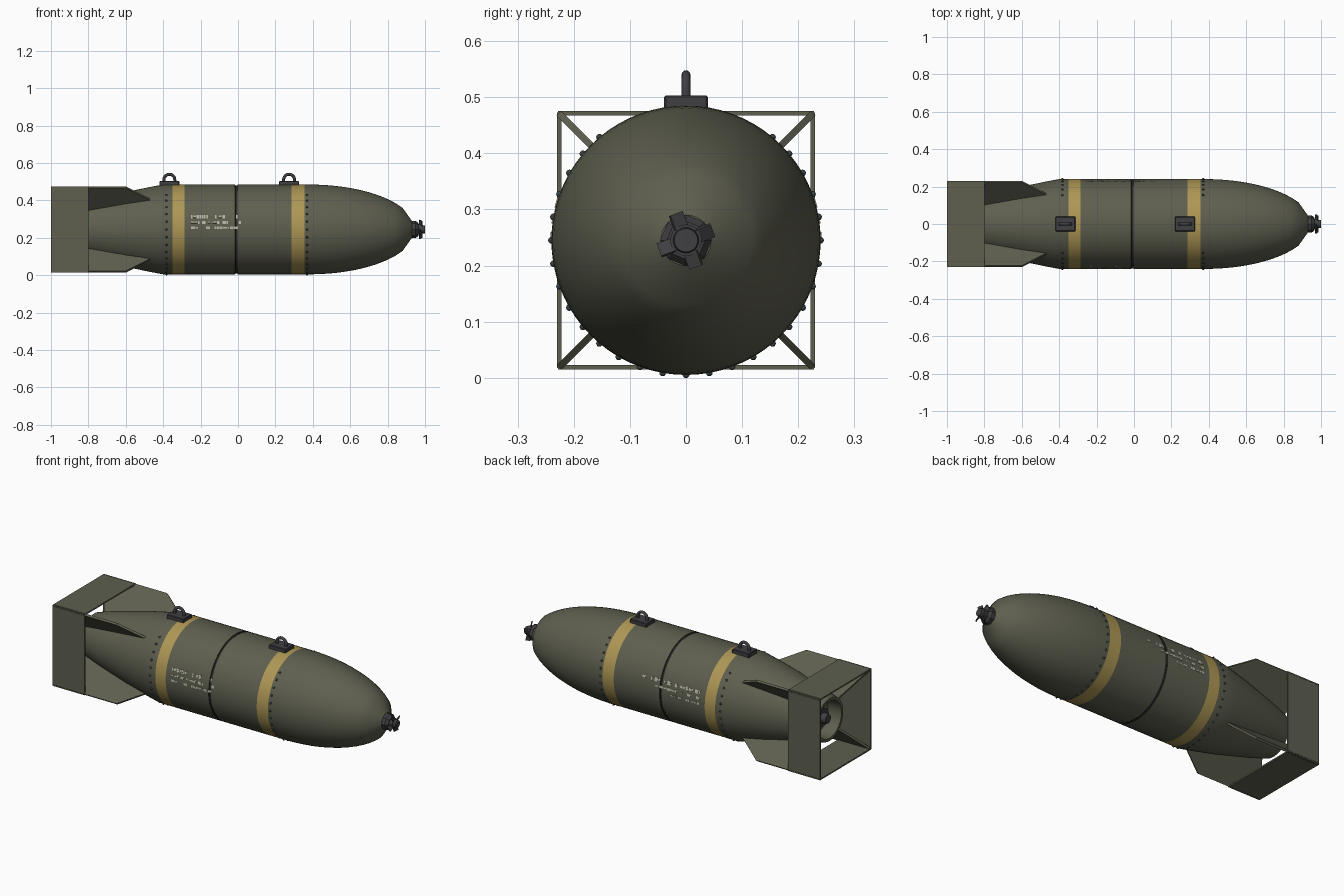
import bpy, bmesh, math, random
from mathutils import Matrix, Vector

if "Cube" in bpy.data.objects:
    bpy.data.objects.remove(bpy.data.objects["Cube"])

random.seed(4)
CZ, R = 0.245, 0.24          # axis height and body radius


def mat(name, c):
    m = bpy.data.materials.new(name)
    m.diffuse_color = (*c, 1)
    m.use_nodes = True
    m.node_tree.nodes["Principled BSDF"].inputs["Base Color"].default_value = m.diffuse_color
    return m


OLIVE = mat("olive paint", (0.112, 0.115, 0.078))
YELLOW = mat("yellow band", (0.42, 0.31, 0.09))
METAL = mat("dark metal", (0.05, 0.05, 0.054))
SEAM = mat("seam black", (0.025, 0.025, 0.022))
RIVET = mat("rivet slate", (0.04, 0.055, 0.06))
STENCIL = mat("stencil off white", (0.46, 0.46, 0.38))


def finish(name, bm, mats, smooth=None):
    bmesh.ops.recalc_face_normals(bm, faces=bm.faces)
    me = bpy.data.meshes.new(name)
    bm.to_mesh(me)
    bm.free()
    ob = bpy.data.objects.new(name, me)
    bpy.context.collection.objects.link(ob)
    for m in mats:
        me.materials.append(m)
    if smooth:
        bpy.ops.object.select_all(action='DESELECT')
        ob.select_set(True)
        bpy.context.view_layer.objects.active = ob
        bpy.ops.object.shade_smooth_by_angle(angle=math.radians(smooth))
    return ob


def lathe(name, prof, n, mats, rule=None, smooth=30):
    """Spin (x, r) points round the long axis and cap both ends."""
    bm = bmesh.new()
    rings = [[bm.verts.new((x, r * math.cos(2 * math.pi * k / n), CZ + r * math.sin(2 * math.pi * k / n)))
              for k in range(n)] for x, r in prof]
    for a, b in zip(rings, rings[1:]):
        for k in range(n):
            f = bm.faces.new((a[k], a[(k + 1) % n], b[(k + 1) % n], b[k]))
            if rule:
                f.material_index = rule(f.calc_center_median().x)
    bm.faces.new(rings[0])
    bm.faces.new(rings[-1])
    return finish(name, bm, mats, smooth)


def box(bm, size, matrix):
    bmesh.ops.create_cube(bm, size=1, matrix=matrix @ Matrix.Diagonal((*size, 1)))


# Body: recessed tail cone, cylinder with centre seam and bands, ogive nose
prof = [(-0.82, 0.1), (-0.9, 0.105), (-0.9, 0.12), (-0.8, 0.15), (-0.6, 0.2), (-0.47, 0.227),
        (-0.4, R), (-0.35, R), (-0.285, R), (-0.016, R), (-0.014, 0.236), (-0.004, 0.236),
        (-0.002, R), (0.285, R), (0.355, R)]
for i in range(15):
    t = 0.5 * i / 14
    prof.append((0.38 + t, R * math.sqrt(1 - (t / 0.57) ** 2)))
prof.append((0.93, 0.045))


def body_rule(x):
    if -0.017 < x < -0.001:
        return 2
    return 1 if 0.285 < abs(x) < 0.353 else 0


lathe("bomb_body", prof, 72, [OLIVE, YELLOW, SEAM], body_rule)

# Tail fuze inside the recess
lathe("tail_fuze", [(-0.83, 0.05), (-0.86, 0.05), (-0.86, 0.03), (-0.89, 0.025)], 24, [METAL])

# Nose fuze: faceted collar, neck and hub
lathe("nose_fuze_collar", [(0.915, 0.04), (0.93, 0.046), (0.95, 0.046), (0.965, 0.034)], 8, [METAL], smooth=None)
lathe("nose_fuze_hub", [(0.955, 0.028), (0.985, 0.028), (0.985, 0.023), (1.0, 0.021)], 24, [METAL])

# Arming vanes: four pitched blades
bm = bmesh.new()
for k in range(4):
    m = (Matrix.Translation((0.977, 0, CZ)) @ Matrix.Rotation(math.radians(21 + 90 * k), 4, 'X')
         @ Matrix.Translation((0, 0.036, 0)) @ Matrix.Rotation(math.radians(30), 4, 'Y'))
    box(bm, (0.006, 0.03, 0.027), m)
finish("arming_vanes", bm, [METAL])

# Diagonal tail fins
bm = bmesh.new()
outline = [(-0.43, 0.198), (-0.47, 0.227), (-0.6, 0.32), (-1.0, 0.32), (-0.89, 0.11), (-0.6, 0.18)]
for k in range(4):
    a = math.radians(45 + 90 * k)
    out, side = Vector((0, math.cos(a), math.sin(a))), Vector((0, -math.sin(a), math.cos(a)))
    lo, hi = [[bm.verts.new(Vector((x, 0, CZ)) + out * d + side * s) for x, d in outline]
              for s in (-0.006, 0.006)]
    bm.faces.new(lo)
    bm.faces.new(hi)
    for i in range(len(outline)):
        j = (i + 1) % len(outline)
        bm.faces.new((lo[i], lo[j], hi[j], hi[i]))
finish("tail_fins", bm, [OLIVE])

# Square box shroud around the fins
bm = bmesh.new()
for k in range(4):
    m = (Matrix.Translation((-0.9, 0, CZ)) @ Matrix.Rotation(math.radians(90 * k), 4, 'X')
         @ Matrix.Translation((0, 0, 0.226)))
    box(bm, (0.2, 0.456, 0.008), m)
finish("tail_box", bm, [OLIVE])

# Suspension lugs: base plate and half-ring eye
for name, x0 in (("rear_lug", -0.367), ("front_lug", 0.273)):
    bm = bmesh.new()
    box(bm, (0.106, 0.078, 0.03), Matrix.Translation((x0, 0, 0.488)))
    bmesh.ops.bevel(bm, geom=bm.edges[:], offset=0.003, segments=1, affect='EDGES')
    finish(name + "_plate", bm, [METAL])
    bm = bmesh.new()
    path = [(-0.029, 0.495)] + [(-0.029 * math.cos(t), 0.511 + 0.029 * math.sin(t))
                                for t in [math.pi * i / 16 for i in range(17)]] + [(0.029, 0.495)]
    rings = []
    for i, (px, pz) in enumerate(path):
        ang = math.pi * min(max(i - 1, 0), 16) / 16
        ring = []
        for j in range(12):
            q = 2 * math.pi * j / 12
            ring.append(bm.verts.new((x0 + px - 0.008 * math.cos(q) * math.cos(ang), 0.008 * math.sin(q),
                                      pz + 0.008 * math.cos(q) * math.sin(ang))))
        rings.append(ring)
    for a, b in zip(rings, rings[1:]):
        for j in range(12):
            bm.faces.new((a[j], a[(j + 1) % 12], b[(j + 1) % 12], b[j]))
    finish(name + "_eye", bm, [METAL], 40)

# Rivet rows, left open across the top
bm = bmesh.new()
for x in (-0.383, 0.37):
    for k in range(-14, 15):
        a = math.radians(-90 + 10 * k)
        m = Matrix.Translation((x, R * math.cos(a), CZ + R * math.sin(a)))
        bmesh.ops.create_icosphere(bm, subdivisions=2, radius=0.006, matrix=m)
finish("rivets", bm, [RIVET], 60)

# Abstract stencil dashes: thin plates on both flanks, three rows (z, height, front length, back length)
bm = bmesh.new()
for side in (-1, 1):
    for z, h, front, back in ((0.313, 0.02, 0.25, 0.36), (0.282, 0.014, 0.28, 0.27), (0.253, 0.014, 0.25, 0.21)):
        x, end = -0.25, -0.25 + (front if side < 0 else back)
        el = math.asin((z - CZ) / R)
        while x < end:
            w = random.choice((0.008, 0.014, 0.02))
            m = (Matrix.Translation((x + w / 2, side * R * math.cos(el), z))
                 @ Matrix.Rotation(side * el, 4, 'X'))
            if random.random() < 0.85:
                box(bm, (w, 0.003, h * random.choice((0.6, 1, 1))), m)
            x += w + random.choice((0.003, 0.004, 0.014))
finish("stencil_marks", bm, [STENCIL])
